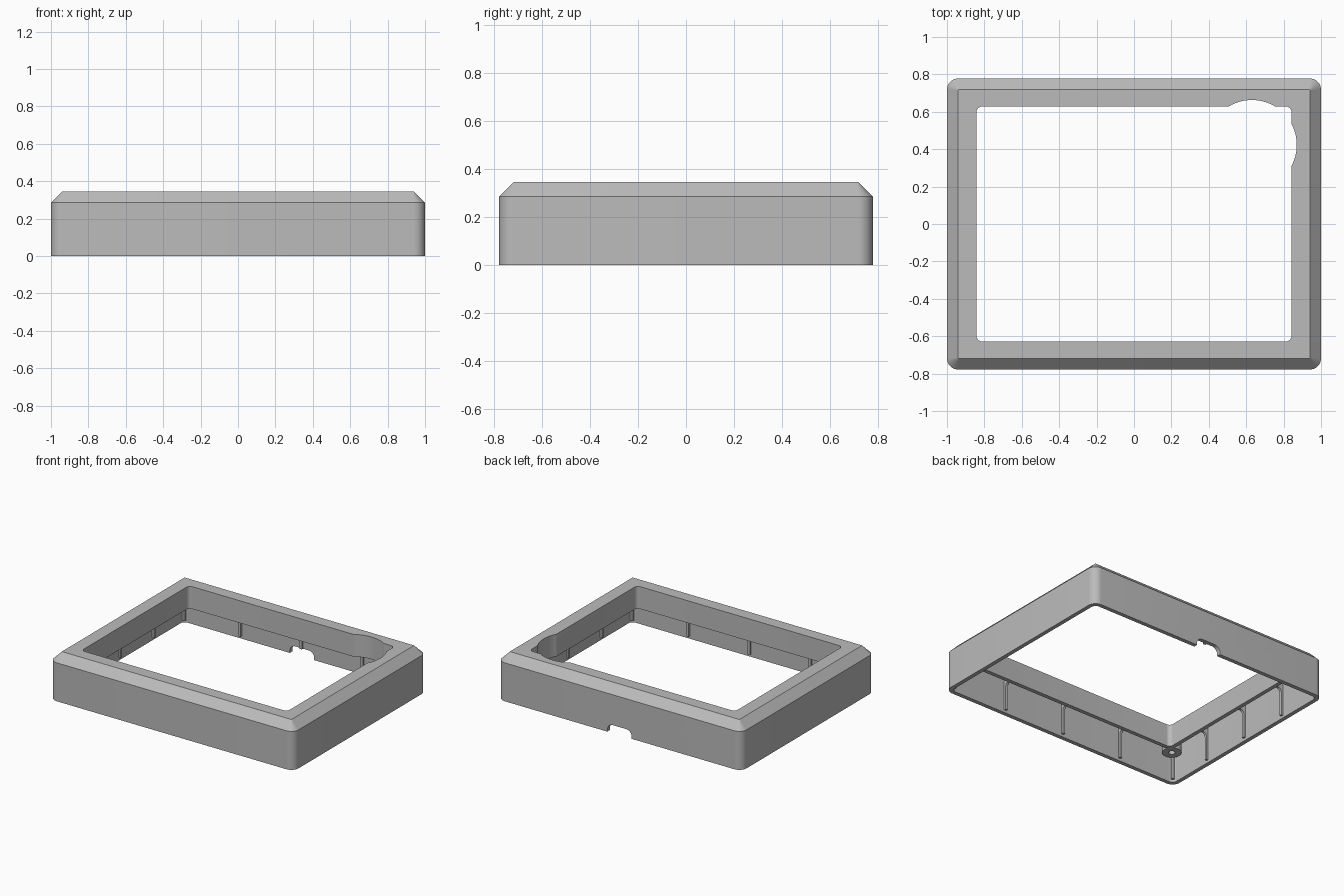
import bpy, bmesh, math
from mathutils import Matrix, Vector

cube = bpy.data.objects.get("Cube")
if cube:
    bpy.data.objects.remove(cube)

HX, HY, TOP = 1.0, 0.778, 0.345     # half width, half depth, height
WALL, LIP_Z = 0.03, 0.18

gray = bpy.data.materials.new("light_gray")
gray.use_nodes = True
gray.diffuse_color = (0.5, 0.5, 0.5, 1)
gray.node_tree.nodes["Principled BSDF"].inputs["Base Color"].default_value = (0.5, 0.5, 0.5, 1)


def rounded(hx, hy, r, z, n=10):
    """Rounded rectangle ring, counter-clockwise."""
    pts = []
    for k, (sx, sy) in enumerate([(1, 1), (-1, 1), (-1, -1), (1, -1)]):
        for i in range(n + 1):
            a = math.pi / 2 * (k + i / n)
            pts.append((sx * (hx - r) + r * math.cos(a), sy * (hy - r) + r * math.sin(a), z))
    return pts


def circle(cx, cy, r, z, n=32):
    return [(cx + r * math.cos(math.tau * i / n), cy + r * math.sin(math.tau * i / n), z) for i in range(n)]


def loft(name, rings, cap=True):
    """Skin a stack of equal rings, with optional end caps."""
    bm = bmesh.new()
    rows = [[bm.verts.new(p) for p in ring] for ring in rings]
    n = len(rows[0])
    for a, b in zip(rows, rows[1:]):
        for i in range(n):
            j = (i + 1) % n
            bm.faces.new((a[i], a[j], b[j], b[i]))
    if cap:
        bm.faces.new(rows[0][::-1])
        bm.faces.new(rows[-1])
    bmesh.ops.recalc_face_normals(bm, faces=bm.faces)
    mesh = bpy.data.meshes.new(name)
    bm.to_mesh(mesh)
    bm.free()
    mesh.materials.append(gray)
    obj = bpy.data.objects.new(name, mesh)
    bpy.context.collection.objects.link(obj)
    return obj


def boolean(obj, other, op="DIFFERENCE"):
    mod = obj.modifiers.new(op.title(), "BOOLEAN")
    mod.operation, mod.object, mod.solver = op, other, "EXACT"


helpers = []


def helper(name, rings):
    obj = loft(name, rings)
    obj.hide_render = True
    obj.display_type = "WIRE"
    helpers.append(obj)
    return obj


# Cutters: cavity, window opening, round bay in the window, cable port
cavity = helper("cavity_cutter", [rounded(HX - WALL, HY - WALL, 0.035, -0.1),
                                  rounded(HX - WALL, HY - WALL, 0.035, 0.27),
                                  rounded(HX - 0.075, HY - 0.075, 0.004, TOP - WALL)])
window = helper("window_cutter", [rounded(0.842, 0.628, 0.03, z) for z in (-0.1, 0.5)])
bay = helper("bay_cutter", [circle(0.63, 0.423, 0.24, z, 96) for z in (-0.1, 0.5)])
port = helper("port_cutter", [[(x, y, z) for x, z, _ in rounded(0.1, 0.06, 0.045, 0)]
                              for y in (0.66, 0.9)])

# Outer shell with chamfered top edge
shell = loft("outer_shell", [rounded(HX, HY, 0.06, 0),
                             rounded(HX, HY, 0.06, TOP - 0.06),
                             rounded(HX - 0.06, HY - 0.06, 0.004, TOP)])
for cutter in (cavity, window, bay, port):
    boolean(shell, cutter)

# Inner lip hanging around the window
bay_outer = helper("bay_lip_helper", [circle(0.63, 0.423, 0.24 + WALL, z, 96) for z in (LIP_Z, TOP - WALL)])
lip = loft("window_lip", [rounded(0.842 + WALL, 0.628 + WALL, 0.06, z) for z in (LIP_Z, TOP - WALL)])
boolean(lip, bay_outer, "UNION")
boolean(lip, window)
boolean(lip, bay)

# Ribs: thin gussets on the wall that curve over to the lip
arc = [(0.075 - 0.03 * math.cos(a), 0.195 + 0.03 * math.sin(a))
       for a in (math.pi / 2 * i / 6 for i in range(7))]


def rib(name, half, angle, along, foot=0.02):
    profile = [(0.02, foot), (0.045, foot), *arc, (0.127, 0.225), (0.127, 0.325), (0.07, 0.325), (0.02, 0.275)]
    turn = Matrix.Rotation(angle, 3, "Z")
    return loft(name, [[turn @ Vector((half - u, along + t, z)) for u, z in profile]
                       for t in (-0.009, 0.009)])


parts = [shell, lip]
for k in (-1, 0, 1):
    parts.append(rib("left_rib", HX, 0, k * 0.39))
    parts.append(rib("right_rib", HX, math.pi, k * 0.39))
    parts.append(rib("front_rib", HY, -math.pi / 2, k * 0.5))
    parts.append(rib("back_rib", HY, math.pi / 2, k * 0.5, 0.06 if k == 0 else 0.02))

# Corner screw bosses and slim corner posts
for sx in (-1, 1):
    for sy in (-1, 1):
        cx, cy = sx * (HX - 0.1), sy * (HY - 0.1)
        parts.append(loft("screw_boss", [circle(cx, cy, r, z) for r, z in
                                         ((0.065, 0.316), (0.065, LIP_Z), (0.022, LIP_Z), (0.022, 0.316))], cap=False))
        px, py = sx * (HX - 0.045), sy * (HY - 0.045)
        parts.append(loft("corner_post", [circle(px, py, 0.013, z, 12) for z in (0.02, 0.27)]))

# Apply the cuts, drop the helpers, shade smooth with sharp edges kept
bpy.context.view_layer.update()
for obj in (shell, lip):
    graph = bpy.context.evaluated_depsgraph_get()
    mesh = bpy.data.meshes.new_from_object(obj.evaluated_get(graph))
    obj.modifiers.clear()
    obj.data = mesh
    mesh.materials.clear()
    mesh.materials.append(gray)
for obj in helpers:
    bpy.data.objects.remove(obj)
bpy.ops.object.select_all(action="DESELECT")
for obj in parts:
    obj.select_set(True)
bpy.context.view_layer.objects.active = shell
bpy.ops.object.shade_smooth_by_angle(angle=math.radians(30))
